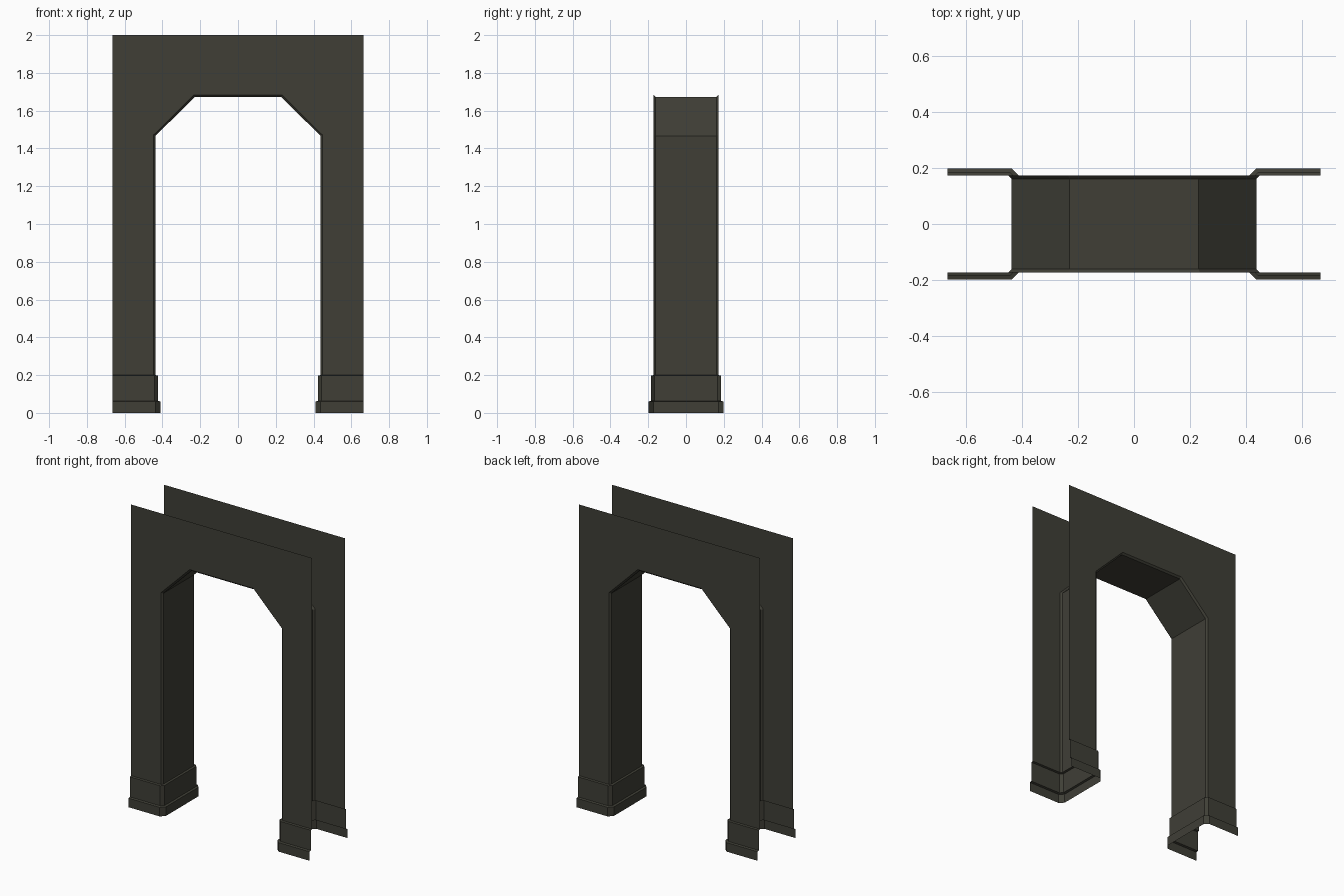
import bpy, bmesh

cube = bpy.data.objects.get("Cube")
if cube:
    bpy.data.objects.remove(cube, do_unlink=True)

WIDTH = 0.665      # half width of the wall
DEPTH = 0.172      # half depth of the wall
JAMB = 0.436       # half width of the opening
SHOULDER = 0.23    # half width of the flat head
BEVEL = 0.011      # corner bevel around the opening
BASE_TOP, SPRING, HEAD, TOP = 0.2, 1.467, 1.672, 2.0
MITRE = 0.414      # tan of half the 45 degree turn

paint = bpy.data.materials.new("dark olive grey")
paint.use_nodes = True
colour = (0.05, 0.049, 0.037, 1)
paint.diffuse_color = colour
shader = paint.node_tree.nodes["Principled BSDF"]
shader.inputs["Base Color"].default_value = colour
shader.inputs["Roughness"].default_value = 0.8


def sheet(name, rows):
    """Open surface of quads joining equal rows of points."""
    bm = bmesh.new()
    grid = [[bm.verts.new(p) for p in row] for row in rows]
    for a, b in zip(grid, grid[1:]):
        for i in range(len(a) - 1):
            bm.faces.new((a[i], a[i + 1], b[i + 1], b[i]))
    mesh = bpy.data.meshes.new(name)
    bm.to_mesh(mesh)
    bm.free()
    mesh.materials.append(paint)
    obj = bpy.data.objects.new(name, mesh)
    bpy.context.collection.objects.link(obj)
    return obj


def symmetric(half, y):
    """Path up the left side, over the head and down the right side."""
    return [(x, y, z) for x, z in half] + [(-x, y, z) for x, z in reversed(half)]


def opening(grow, y):
    """Outline of the opening, pushed outward into the wall."""
    k = grow * MITRE
    return symmetric([(JAMB + grow, BASE_TOP),
                      (JAMB + grow, SPRING + k),
                      (SHOULDER + k, HEAD + grow)], y)


def outer(y):
    return symmetric([(WIDTH, BASE_TOP), (WIDTH, SPRING), (WIDTH, TOP)], y)


# Front wall, bevelled lining and back wall in one continuous sheet
inner = DEPTH - BEVEL
sheet("arch_wall", [outer(-DEPTH), opening(BEVEL, -DEPTH), opening(0, -inner),
                    opening(0, inner), opening(BEVEL, DEPTH), outer(DEPTH)])


def base_row(side, grow, z):
    """Plan outline round one pillar, growing away from the wall."""
    cut = BEVEL + grow * (1 - MITRE)
    x, y = JAMB - grow, DEPTH + grow
    half = [(WIDTH, y), (x + cut, y), (x, y - cut)]
    row = [(side * px, -py, z) for px, py in half]
    row += [(side * px, py, z) for px, py in reversed(half)]
    return row if side > 0 else row[::-1]


# Stepped skirting round each pillar
skirting = [(0, BASE_TOP), (0.013, 0.197), (0.013, 0.064), (0.026, 0.06), (0.026, 0)]
for name, side in (("left_skirting", 1), ("right_skirting", -1)):
    sheet(name, [base_row(side, grow, z) for grow, z in skirting])
